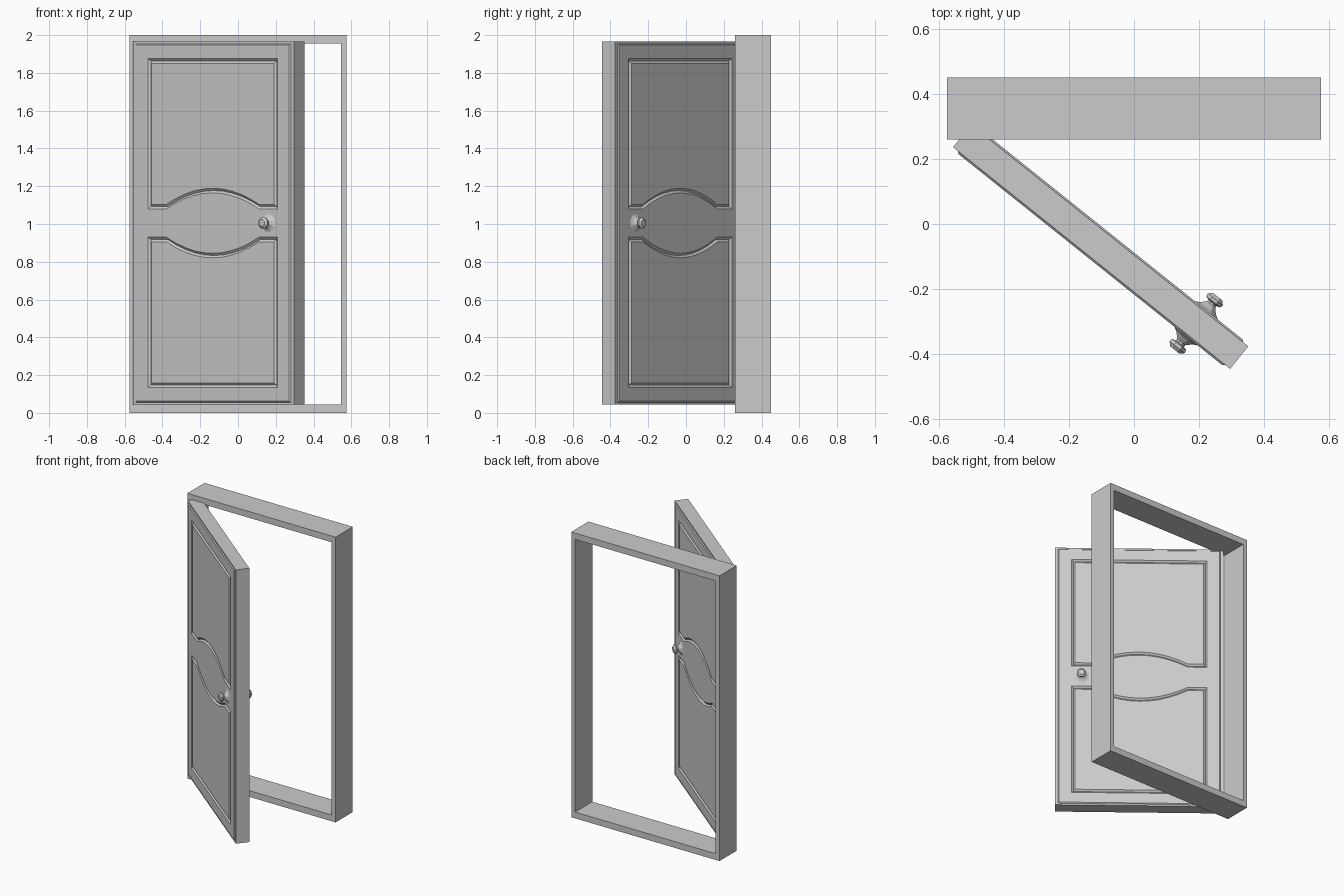
import bpy, bmesh, math
from mathutils import Vector

if "Cube" in bpy.data.objects:
    bpy.data.objects.remove(bpy.data.objects["Cube"], do_unlink=True)

grey = bpy.data.materials.new("plain grey")
grey.use_nodes = True
color = (0.6, 0.6, 0.6, 1)
grey.diffuse_color = color
grey.node_tree.nodes["Principled BSDF"].inputs["Base Color"].default_value = color


def make_object(name, bm):
    bmesh.ops.recalc_face_normals(bm, faces=bm.faces)
    mesh = bpy.data.meshes.new(name)
    bm.to_mesh(mesh)
    bm.free()
    mesh.materials.append(grey)
    obj = bpy.data.objects.new(name, mesh)
    bpy.context.collection.objects.link(obj)
    return obj


def add_loop(bm, points, y):
    return [bm.verts.new((x, y, z)) for x, z in points]


def bridge(bm, a, b):
    for i in range(len(a)):
        j = (i + 1) % len(a)
        bm.faces.new((a[i], a[j], b[j], b[i]))


def rect(w, h):
    return [(-w, -h), (w, -h), (w, h), (-w, h)]


# Frame: a rectangular ring swept through its depth
bm = bmesh.new()
rings = [add_loop(bm, rect(w, h), y)
         for w, h, y in ((0.575, 1, -0.095), (0.575, 1, 0.095),
                         (0.545, 0.956, 0.095), (0.545, 0.956, -0.095))]
for i in range(4):
    bridge(bm, rings[i], rings[(i + 1) % 4])
make_object("door_frame", bm).location = (0, 0.355, 1)

# Door leaf: slab, raised plate on both sides, two grooved panels per side
CENTRE = Vector((-0.1025, -0.07, 1.005))
ANGLE = math.radians(-38.66)
HALF_W, HALF_H, SLAB, PLATE = 0.545, 0.96, 0.0445, 0.0505
ARCH_W, ARCH_H, STEPS = 0.314, 0.085, 10


def panel_outline(inset, flip):
    """Rectangle whose edge nearest the middle rail bows into an arch."""
    side, far, near = 0.439 - inset, 0.87 - inset, 0.075 + inset
    pts = [(side, far), (-side, far), (-side, near)]
    for i in range(STEPS + 1):
        t = 2 * i / STEPS - 1
        pts.append((ARCH_W * t, near + ARCH_H * (1 - t * t)))
    pts.append((side, near))
    return [(x, z * flip) for x, z in pts]


def loop_edges(bm, loop):
    return [bm.edges.get((loop[i], loop[i - 1])) for i in range(len(loop))]


bm = bmesh.new()
rims = []
for side in (-1, 1):
    rim = add_loop(bm, rect(HALF_W, HALF_H), side * SLAB)
    foot = add_loop(bm, rect(HALF_W - 0.02, HALF_H - 0.011), side * SLAB)
    top = add_loop(bm, rect(HALF_W - 0.026, HALF_H - 0.017), side * PLATE)
    bridge(bm, rim, foot)
    bridge(bm, foot, top)
    rims.append(rim)
    edges = loop_edges(bm, top)
    for flip in (-1, 1):
        outer, middle, inner = [add_loop(bm, panel_outline(inset, flip), side * y)
                                for inset, y in ((0, PLATE), (0.012, PLATE - 0.01), (0.024, PLATE))]
        bridge(bm, outer, middle)
        bridge(bm, middle, inner)
        bm.faces.new(inner)
        edges += loop_edges(bm, outer)
    bmesh.ops.triangle_fill(bm, use_beauty=True, edges=edges)
bridge(bm, *rims)
leaf = make_object("door_leaf", bm)
leaf.location = CENTRE
leaf.rotation_euler.z = ANGLE

# Knobs: faceted lathe profile (radius, distance from the leaf's mid plane)
PROFILE = [(0.05, 0.05), (0.034, 0.058), (0.017, 0.074), (0.017, 0.08),
           (0.03, 0.084), (0.032, 0.094), (0.02, 0.105)]
SIDES = 8
for name, side in (("front_knob", -1), ("back_knob", 1)):
    bm = bmesh.new()
    rings = []
    for r, d in PROFILE:
        angles = [math.tau * (i + 0.5) / SIDES for i in range(SIDES)]
        rings.append(add_loop(bm, [(r * math.cos(a), r * math.sin(a)) for a in angles], side * d))
    for a, b in zip(rings, rings[1:]):
        bridge(bm, a, b)
    bm.faces.new(rings[0])
    bm.faces.new(rings[-1])
    knob = make_object(name, bm)
    knob.rotation_euler.z = ANGLE
    knob.location = CENTRE + Vector((0.376 * math.cos(ANGLE), 0.376 * math.sin(ANGLE), 0))
